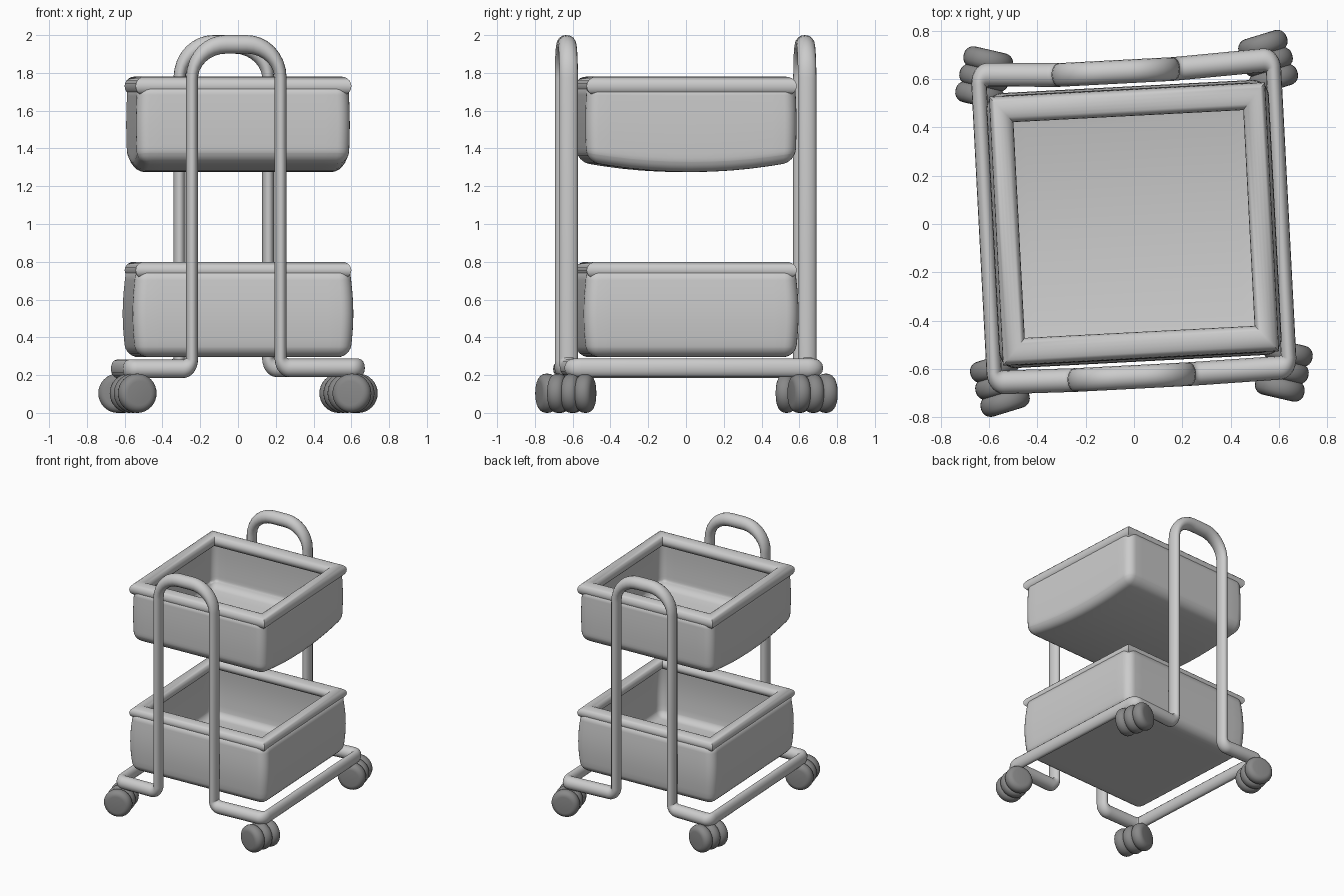
import bpy, bmesh, math
from mathutils import Vector, Matrix

if "Cube" in bpy.data.objects:
    bpy.data.objects.remove(bpy.data.objects["Cube"])

YAW = math.radians(3.0)      # whole cart is turned slightly


def finish(name, bm, angle=40):
    me = bpy.data.meshes.new(name)
    bmesh.ops.recalc_face_normals(bm, faces=bm.faces)
    bm.to_mesh(me)
    bm.free()
    ob = bpy.data.objects.new(name, me)
    bpy.context.collection.objects.link(ob)
    smooth(ob, angle)
    return ob


def smooth(ob, angle):
    bpy.ops.object.select_all(action='DESELECT')
    ob.select_set(True)
    bpy.context.view_layer.objects.active = ob
    bpy.ops.object.shade_smooth_by_angle(angle=math.radians(angle))


def fillet(points, n=8):
    """Round a closed path; each point is (x, y, z, radius)."""
    out = []
    for i, p in enumerate(points):
        c = Vector(p[:3])
        a = c + (Vector(points[i - 1][:3]) - c).normalized() * p[3]
        b = c + (Vector(points[(i + 1) % len(points)][:3]) - c).normalized() * p[3]
        for k in range(n + 1):
            t = math.pi / 2 * k / n
            out.append(c + (a - c) * (1 - math.sin(t)) + (b - c) * (1 - math.cos(t)))
    return out


# One continuous tube frame: base loop with a tall arched handle front and back
def half(s):
    corner_y = 0.625 if s < 0 else 0.65
    leg_y, cx, hw = 0.632, -0.042, 0.235
    zl, zr = 0.233, 0.238
    pts = [(-0.61, s * corner_y, zl, 0.04), (cx - hw, s * leg_y, zl, 0.05),
           (cx - hw, s * leg_y, 1.951, 0.18), (cx + hw, s * leg_y, 1.951, 0.18),
           (cx + hw, s * leg_y, zr, 0.05), (0.61, s * corner_y, zr, 0.04)]
    return pts


SX = 0.65                    # tube is narrower across x
path = fillet(half(-1) + half(1)[::-1])
cu = bpy.data.curves.new("tube_frame", 'CURVE')
cu.dimensions = '3D'
cu.bevel_depth = 0.049
cu.bevel_resolution = 6
sp = cu.splines.new('POLY')
sp.points.add(len(path) - 1)
for q, p in zip(sp.points, path):
    q.co = (p.x / SX, p.y, p.z, 1)
sp.use_cyclic_u = True
frame = bpy.data.objects.new("tube_frame", cu)
bpy.context.collection.objects.link(frame)
frame.scale.x = SX
frame.rotation_euler.z = YAW
bpy.ops.object.select_all(action='DESELECT')
frame.select_set(True)
bpy.context.view_layer.objects.active = frame
bpy.ops.object.convert(target='MESH')
smooth(bpy.context.object, 60)


# Baskets: open rounded box with optional sagging floor and bulging sides
def basket(name, hx, hy, z0, z1, sag, bulge):
    bm = bmesh.new()
    bmesh.ops.create_cube(bm, size=1, matrix=Matrix.Translation((0, 0, (z0 + z1) / 2))
                          @ Matrix.Diagonal((2 * hx, 2 * hy, z1 - z0, 1)))
    edges = [e for e in bm.edges if min(v.co.z for v in e.verts) < z0 + 0.01]
    bmesh.ops.bevel(bm, geom=edges, offset=0.065, segments=6, profile=0.5, affect='EDGES')
    bm.normal_update()
    bmesh.ops.delete(bm, geom=[f for f in bm.faces if f.normal.z > 0.9], context='FACES')
    for axis, h, mid in ((0, hx, 0), (1, hy, 0), (2, (z1 - z0) / 2, (z0 + z1) / 2)):
        for k in range(-4, 5):
            co, no = [0, 0, 0], [0, 0, 0]
            co[axis], no[axis] = mid + h * k / 5.2, 1
            bmesh.ops.bisect_plane(bm, geom=bm.verts[:] + bm.edges[:] + bm.faces[:],
                                   plane_co=co, plane_no=no)
    for v in bm.verts:
        t = (v.co.z - z0) / (z1 - z0)
        v.co.z -= sag * (1 - t) * (1 - (v.co.y / hy) ** 2)
        k = 1 + bulge * math.sin(math.pi * min(max(t, 0), 1))
        v.co.x *= k
        v.co.y *= k
    ob = finish(name, bm, 50)
    ob.rotation_euler.z = YAW
    m = ob.modifiers.new("wall", 'SOLIDIFY')
    m.thickness = 0.015
    m.offset = -1


# Basket rims: mitred round bar around the opening
def rim(name, z, r):
    bm = bmesh.new()
    n, rings = 20, []
    for sx, sy in ((1, 1), (-1, 1), (-1, -1), (1, -1)):
        rings.append([bm.verts.new((sx * (0.524 + 0.048 * math.cos(a)),
                                    sy * (0.502 + 0.055 * math.cos(a)),
                                    z + r * math.sin(a)))
                      for a in (2 * math.pi * i / n for i in range(n))])
    for i in range(4):
        a, b = rings[i], rings[(i + 1) % 4]
        for j in range(n):
            k = (j + 1) % n
            bm.faces.new((a[j], a[k], b[k], b[j]))
    finish(name, bm, 40).rotation_euler.z = YAW


basket("upper_basket", 0.56, 0.553, 1.33, 1.73, 0.055, 0.012)
basket("lower_basket", 0.568, 0.553, 0.295, 0.755, 0.0, 0.03)
rim("upper_rim", 1.73, 0.05)
rim("lower_rim", 0.755, 0.045)

# Casters: three rounded discs side by side on each corner
dark = bpy.data.materials.new("dark_wheel")
dark.diffuse_color = (0.25, 0.25, 0.25, 1)
dark.use_nodes = True
dark.node_tree.nodes["Principled BSDF"].inputs["Base Color"].default_value = dark.diffuse_color
for name, x, y, turn in (("front_left", -0.555, -0.665, 17), ("front_right", 0.62, -0.605, -13),
                         ("back_right", 0.555, 0.67, 17), ("back_left", -0.62, 0.605, -13)):
    bm = bmesh.new()
    for d in (-0.074, 0, 0.074):
        made = bmesh.ops.create_cone(bm, cap_ends=True, segments=32, radius1=0.104, radius2=0.104,
                                     depth=0.088, matrix=Matrix.Translation((0, d, 0))
                                     @ Matrix.Rotation(math.pi / 2, 4, 'X'))
        rim_edges = {e for v in made['verts'] for e in v.link_edges
                     if abs(e.verts[0].co.y - e.verts[1].co.y) < 0.01}
        bmesh.ops.bevel(bm, geom=list(rim_edges), offset=0.04, segments=5, profile=0.5,
                        affect='EDGES')
    ob = finish(name + "_caster", bm, 50)
    ob.location = (x, y, 0.104)
    ob.rotation_euler.z = math.radians(turn)
    ob.data.materials.append(dark)
